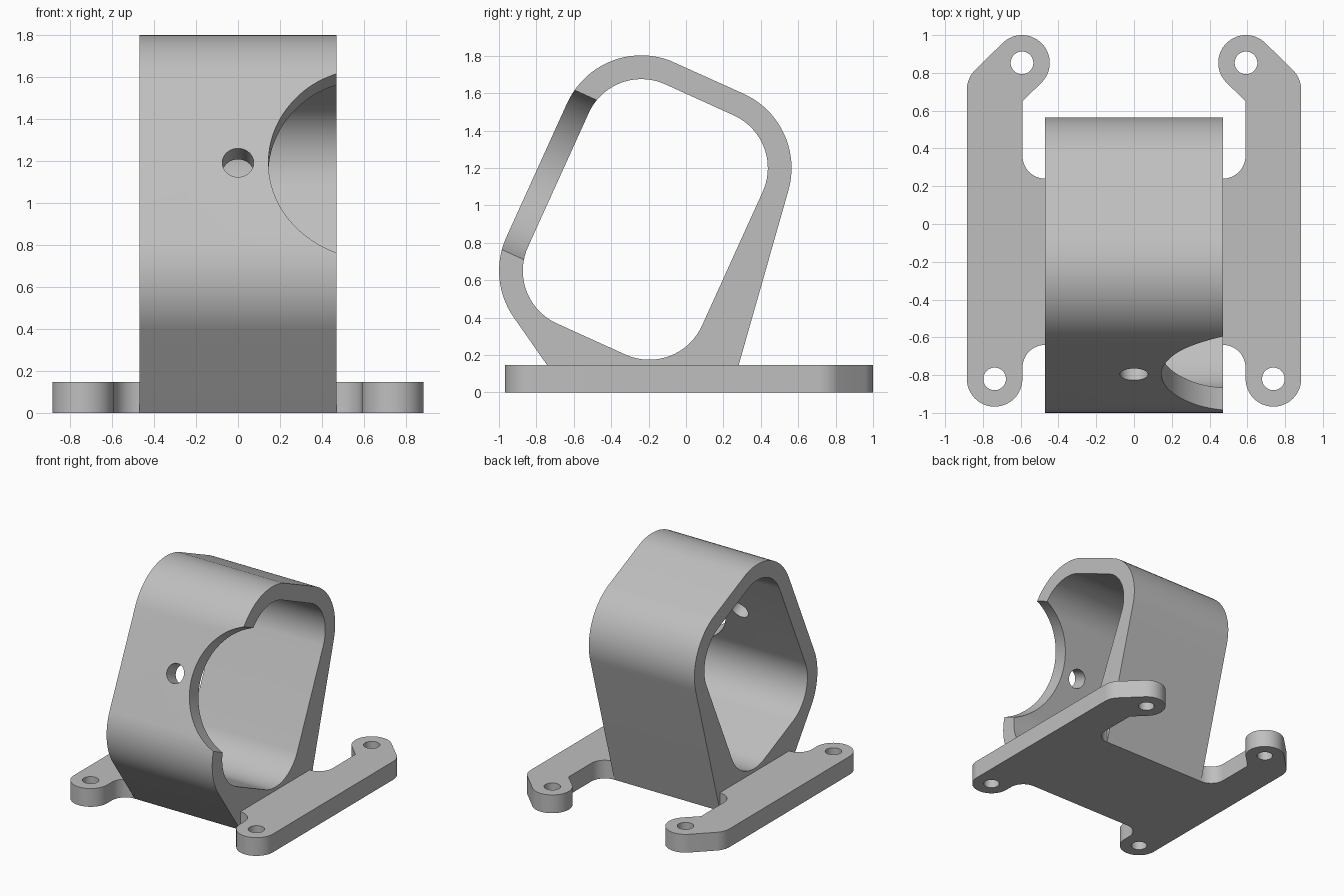
import bpy, bmesh, math
from mathutils import Vector, Matrix

cube = bpy.data.objects.get("Cube")
if cube:
    bpy.data.objects.remove(cube, do_unlink=True)

grey = bpy.data.materials.new("plain_grey")
grey.use_nodes = True
grey.diffuse_color = (0.52, 0.52, 0.52, 1)
grey.node_tree.nodes["Principled BSDF"].inputs["Base Color"].default_value = (0.52, 0.52, 0.52, 1)


def arc(c, r, a0, a1, n=20):
    """Points on an arc, angles in degrees."""
    angles = [math.radians(a0 + (a1 - a0) * i / n) for i in range(n + 1)]
    return [(c[0] + r * math.cos(a), c[1] + r * math.sin(a)) for a in angles]


def add_object(name, bm):
    bmesh.ops.recalc_face_normals(bm, faces=bm.faces)
    mesh = bpy.data.meshes.new(name)
    bm.to_mesh(mesh)
    bm.free()
    mesh.materials.append(grey)
    obj = bpy.data.objects.new(name, mesh)
    bpy.context.collection.objects.link(obj)
    return obj


def prism(name, outline, to_3d, start, depth):
    """Extrude a closed 2D outline along a direction."""
    bm = bmesh.new()
    verts = [bm.verts.new(to_3d(p, q, start)) for p, q in outline]
    face = bm.faces.new(verts)
    ext = bmesh.ops.extrude_face_region(bm, geom=[face])
    shift = Vector(to_3d(0, 0, depth))
    bmesh.ops.translate(bm, vec=shift, verts=[v for v in ext["geom"] if isinstance(v, bmesh.types.BMVert)])
    return add_object(name, bm)


def cylinder(name, centre, radius, depth, tilt=0.0, segments=48):
    bm = bmesh.new()
    matrix = Matrix.Translation(centre) @ Matrix.Rotation(tilt, 4, "X")
    bmesh.ops.create_cone(bm, cap_ends=True, segments=segments, radius1=radius,
                          radius2=radius, depth=depth, matrix=matrix)
    return add_object(name, bm)


def combine(target, other, operation):
    """Apply a boolean and discard the helper."""
    other.hide_render = True
    mod = target.modifiers.new("boolean", "BOOLEAN")
    mod.operation, mod.solver, mod.object = operation, "EXACT", other
    bpy.context.view_layer.objects.active = target
    bpy.ops.object.modifier_apply(modifier=mod.name)
    bpy.data.objects.remove(other, do_unlink=True)


def side(p, q, d):
    return (d, p, q)


def flat(p, q, d):
    return (p, q, d)


# Tilted rounded housing: corner centres in the side plane
TILT = 24.4
OUTER, INNER, HALF_X = 0.436, 0.309, 0.47
t = math.radians(TILT)
mid = Vector((-0.2175, 0.925))
across = Vector((math.cos(t), -math.sin(t))) * 0.2015
along = Vector((math.sin(t), math.cos(t))) * 0.393
top, right = mid - across + along, mid + across + along
left, bottom = mid - across - along, mid + across - along


def tangent_angle(c, point, sign):
    """Angle on the outer corner circle where a line from point touches it."""
    d = Vector(point) - c
    return math.degrees(math.atan2(d.y, d.x) + sign * math.acos(OUTER / d.length))


FRONT_Y, BACK_Y = -0.64, 0.24
a_back = tangent_angle(right, (BACK_Y, 0), 1)
a_front = tangent_angle(left, (FRONT_Y, 0), -1) + 360
outer = [(FRONT_Y, 0), (BACK_Y, 0)]
outer += arc(right, OUTER, a_back, 90 - TILT)
outer += arc(top, OUTER, 90 - TILT, 180 - TILT)[1:]
outer += arc(left, OUTER, 180 - TILT, a_front)

inner = []
for i, c in enumerate((right, top, left, bottom)):
    inner += arc(c, INNER, 90 * i - TILT, 90 * i + 90 - TILT)

# Base plate: one half outline, mirrored
R = 0.147
half = arc((HALF_X, FRONT_Y - 0.12), 0.12, 90, 0, 12)
half += arc((0.738, -0.82), R, 180, 360, 32)
half += arc((0.738, 0.71), R, 0, 45, 10)
half += arc((0.593, 0.853), R, 45, 225, 32)
half += [(0.59, 0.65)]
half += arc((HALF_X, BACK_Y + 0.12), 0.12, 0, -90, 12)
plate_outline = half + [(-x, y) for x, y in reversed(half)]

bracket = prism("mounting_bracket", plate_outline, flat, 0, 0.147)
combine(bracket, prism("housing", outer, side, -HALF_X, 2 * HALF_X), "UNION")
combine(bracket, prism("housing_bore", inner, side, -0.6, 1.2), "DIFFERENCE")

# Screw holes in the four feet
for s in (-1, 1):
    for x, y in ((0.738, -0.82), (0.593, 0.853)):
        combine(bracket, cylinder("screw_hole", (s * x, y, 0.07), 0.06, 0.4), "DIFFERENCE")

# Round openings square to the sloping front wall
wall = (-0.79, 1.19)
for x, radius, seg in ((0, 0.075, 48), (0.646, 0.501, 128)):
    cutter = cylinder("front_opening", (x, *wall), radius, 0.5, math.radians(90 - TILT), seg)
    combine(bracket, cutter, "DIFFERENCE")

bpy.ops.object.select_all(action="DESELECT")
bracket.select_set(True)
bpy.context.view_layer.objects.active = bracket
bpy.ops.object.shade_smooth_by_angle(angle=math.radians(25))
